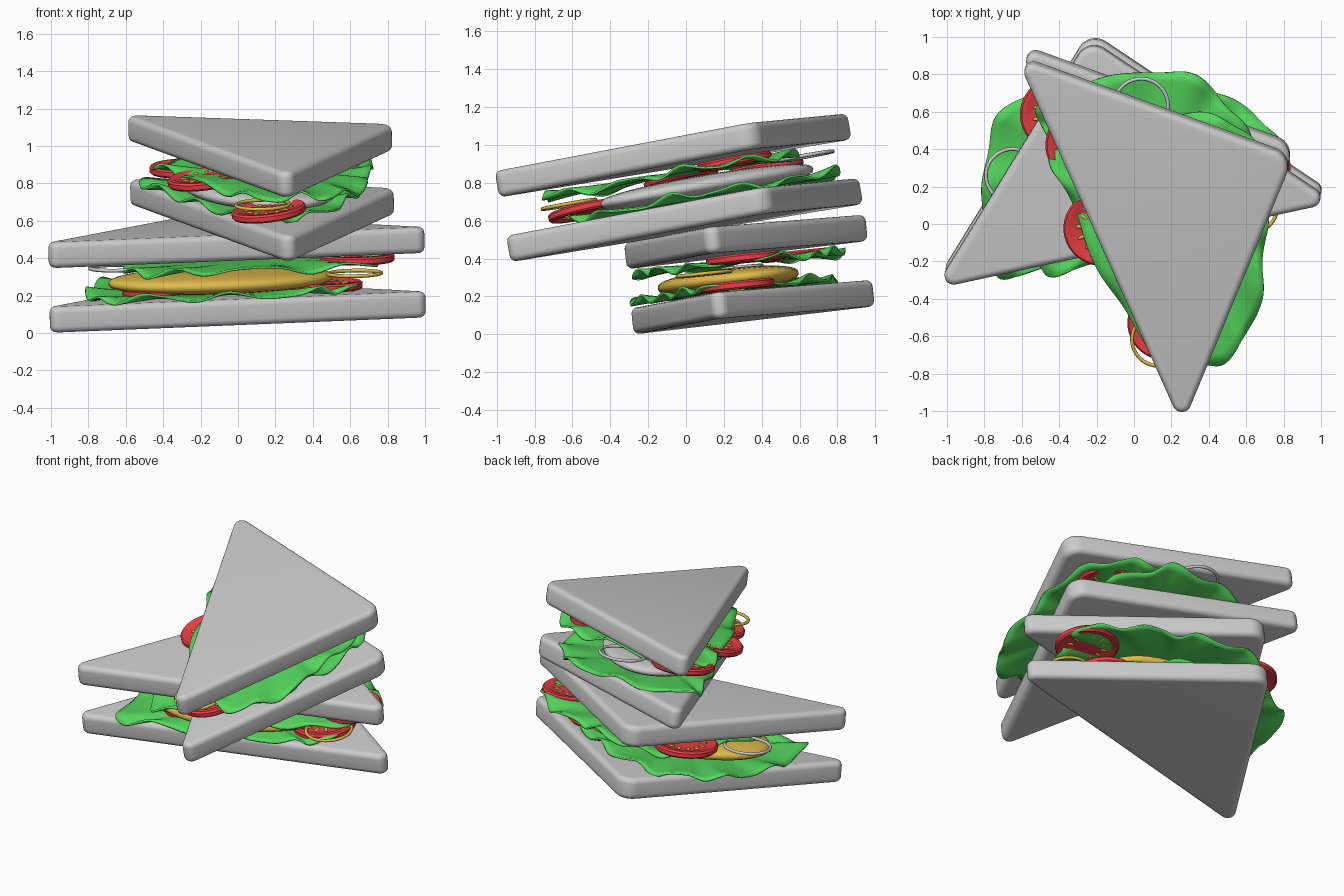
import bpy, bmesh, math
from mathutils import Matrix, Vector

if "Cube" in bpy.data.objects:
    bpy.data.objects.remove(bpy.data.objects["Cube"])


def material(name, rgb):
    m = bpy.data.materials.new(name)
    m.diffuse_color = (*rgb, 1)
    m.use_nodes = True
    m.node_tree.nodes["Principled BSDF"].inputs["Base Color"].default_value = m.diffuse_color
    return m


GREEN = material("leaf_green", (0.09, 0.68, 0.11))
RED = material("tomato_red", (0.85, 0.05, 0.06))
YELLOW = material("yellow", (0.76, 0.51, 0.07))


def finish(name, bm, matrix, mat=None, angle=50):
    bmesh.ops.recalc_face_normals(bm, faces=bm.faces)
    me = bpy.data.meshes.new(name)
    bm.to_mesh(me)
    bm.free()
    ob = bpy.data.objects.new(name, me)
    bpy.context.collection.objects.link(ob)
    ob.matrix_world = matrix
    if mat:
        me.materials.append(mat)
    bpy.ops.object.select_all(action='DESELECT')
    ob.select_set(True)
    bpy.context.view_layer.objects.active = ob
    bpy.ops.object.shade_smooth_by_angle(angle=math.radians(angle))
    return ob


def frame(origin, heading, slope_u, slope_v):
    """Tilted sandwich frame: u along the long cut, v towards the square corner."""
    c, s = math.cos(heading), math.sin(heading)
    u = Vector((c, s, slope_u)).normalized()
    n = Vector((-(slope_u * c - slope_v * s), -(slope_u * s + slope_v * c), 1)).normalized()
    v = n.cross(u)
    m = Matrix((u, v, n)).transposed().to_4x4()
    return Matrix.Translation(origin) @ m


def rounded_outline(corners, radii, steps=8):
    pts = []
    n = len(corners)
    for i, r in enumerate(radii):
        p = Vector(corners[i])
        a = (Vector(corners[i - 1]) - p).normalized()
        b = (Vector(corners[(i + 1) % n]) - p).normalized()
        half = a.angle(b) / 2
        centre = p + (a + b).normalized() * r / math.sin(half)
        start = p + a * r / math.tan(half) - centre
        turn = math.pi - 2 * half
        for k in range(steps + 1):
            pts.append(centre + Matrix.Rotation(turn * k / steps, 2) @ start)
    return pts


def bread(name, fr, w, thick=0.14):
    bm = bmesh.new()
    outline = rounded_outline([(0, 0), (2.19, 0), (1.092, 1.14)], [0.05, 0.05, 0.1])
    f = bm.faces.new([bm.verts.new((p.x, p.y, w)) for p in outline])
    top = bmesh.ops.extrude_face_region(bm, geom=[f])
    bmesh.ops.translate(bm, vec=(0, 0, thick),
                        verts=[g for g in top['geom'] if isinstance(g, bmesh.types.BMVert)])
    rims = [e for e in bm.edges if abs(e.verts[0].co.z - e.verts[1].co.z) < 1e-5]
    bmesh.ops.bevel(bm, geom=rims, offset=0.034, segments=5, profile=0.5, affect='EDGES')
    finish(name, bm, fr)


def lettuce(name, fr, outline, w, droop, phase):
    # smooth closed curve through the outline, filled with rippled rings
    pts, n, per = [], len(outline), 12
    P = [Vector(p) for p in outline]
    for i in range(n):
        a, b, c, d = P[i - 1], P[i], P[(i + 1) % n], P[(i + 2) % n]
        for k in range(per):
            t = k / per
            pts.append(0.5 * (2 * b + (c - a) * t + (2 * a - 5 * b + 4 * c - d) * t * t
                              + (3 * b - a - 3 * c + d) * t ** 3))
    mid = sum(pts, Vector((0, 0))) / len(pts)
    N, R = len(pts), 12
    bm = bmesh.new()
    hub = bm.verts.new((mid.x, mid.y, w))
    rings = []
    for r in range(1, R + 1):
        t = r / R
        ring = []
        for i, p in enumerate(pts):
            a = 2 * math.pi * i / N + phase
            wave = math.sin(11 * a + 2 * t) + 0.3 * math.sin(19 * a) + 0.4 * math.sin(4 * a)
            q = mid + (p - mid) * t * (1 + 0.025 * t ** 3 * math.sin(9 * a))
            z = w + droop * t ** 3 + 0.02 * t ** 4 * wave
            ring.append(bm.verts.new((q.x, q.y, z)))
        rings.append(ring)
    for i in range(N):
        j = (i + 1) % N
        bm.faces.new((hub, rings[0][i], rings[0][j]))
        for lo, hi in zip(rings, rings[1:]):
            bm.faces.new((lo[i], hi[i], hi[j], lo[j]))
    ob = finish(name, bm, fr, GREEN, 80)
    sol = ob.modifiers.new("thickness", 'SOLIDIFY')
    sol.thickness, sol.offset = 0.012, 0


def filling(name, fr, mat):
    # flattened oval slab
    bm = bmesh.new()
    bmesh.ops.create_uvsphere(bm, u_segments=48, v_segments=20, radius=1)
    for v in bm.verts:
        z = math.copysign(abs(v.co.z) ** 0.75, v.co.z)
        v.co = (1.065 + 0.61 * v.co.x, 0.33 + 0.36 * v.co.y, 0.214 + 0.064 * z)
    finish(name, bm, fr, mat, 80)


def tomato(name, fr, u, v, w, tilt=0.0):
    m = fr @ Matrix.Translation((u, v, w)) @ Matrix.Rotation(tilt, 4, 'X')
    # lathed disc with recessed flesh
    half = [(0, .012), (.05, .014), (.065, .012), (.15, .012), (.165, .022), (.19, .022), (.2, .012)]
    profile = half + [(r, -z) for r, z in reversed(half)]
    bm = bmesh.new()
    vs = [bm.verts.new((r, 0, z)) for r, z in profile]
    es = [bm.edges.new(p) for p in zip(vs, vs[1:])]
    bmesh.ops.spin(bm, geom=vs + es, cent=(0, 0, 0), axis=(0, 0, 1),
                   angle=2 * math.pi, steps=40, use_merge=True)
    bmesh.ops.remove_doubles(bm, verts=bm.verts, dist=1e-5)
    finish(name, bm, m, RED, 35)
    # ring of seeds on both faces
    bm = bmesh.new()
    for i in range(12):
        for z in (-0.012, 0.012):
            place = Matrix.Rotation(2 * math.pi * i / 12, 4, 'Z') @ Matrix.Translation((0.11, 0, z))
            bmesh.ops.create_uvsphere(bm, u_segments=10, v_segments=6, radius=1,
                                      matrix=place @ Matrix.Diagonal((0.026, 0.01, 0.007, 1)))
    finish(name + "_seeds", bm, m, YELLOW, 80)


def onion_ring(name, fr, u, v, w, mat=None, R=0.143, r=0.01):
    bm = bmesh.new()
    rows = []
    for i in range(48):
        a = 2 * math.pi * i / 48
        row = []
        for k in range(8):
            b = 2 * math.pi * k / 8
            d = R + r * math.cos(b)
            row.append(bm.verts.new((u + d * math.cos(a), v + d * math.sin(a), w + r * math.sin(b))))
        rows.append(row)
    for i in range(48):
        for k in range(8):
            s, t = rows[i], rows[(i + 1) % 48]
            bm.faces.new((s[k], t[k], t[(k + 1) % 8], s[(k + 1) % 8]))
    finish(name, bm, fr, mat, 80)


LEAF_LOW = [(.32, .0), (.58, -.05), (1.0, -.03), (1.45, -.03), (1.70, .03), (1.76, .25),
            (1.56, .58), (1.3, .8), (1.0, .93), (.72, .9), (.47, .75), (.36, .42)]
LEAF_HIGH = [(.56, -.03), (.8, -.07), (1.3, -.07), (1.75, .0), (1.94, .2), (1.96, .42),
             (1.72, .67), (1.46, .8), (1.2, .95), (.87, .94), (.7, .75), (.56, .4)]

# tilted frames for the two stacked sandwiches, with their tomato positions
sandwiches = [
    ("lower", frame((-1.059, -0.30, -0.005), math.radians(12.2), 0.04, 0.10), YELLOW,
     [(1.8, .265, .31, 0), (.838, .765, .315, 0), (1.62, .25, .172, 0), (.72, .28, .172, 0)]),
    ("upper", frame((-0.617, 0.973, 0.693), math.radians(-65.8), -0.15, 0.10), None,
     [(1.06, .02, .29, .1), (.607, .115, .27, 0), (1.68, .116, .2, .1), (1.05, .72, .31, 0)]),
]

for label, fr, fill_mat, slices in sandwiches:
    bread(label + "_bread_bottom", fr, 0)
    bread(label + "_bread_top", fr, 0.347)
    lettuce(label + "_lettuce_bottom", fr, LEAF_LOW, 0.155, 0.012, 0.0)
    lettuce(label + "_lettuce_top", fr, LEAF_HIGH, 0.305, -0.005, 1.3)
    filling(label + "_filling", fr, fill_mat)
    for i, s in enumerate(slices):
        tomato(f"{label}_tomato_{i + 1}", fr, *s)
    onion_ring(label + "_onion_ring", fr, .533, .49, .285)
    onion_ring(label + "_pepper_ring", fr, 1.74, .056, .25, YELLOW)
